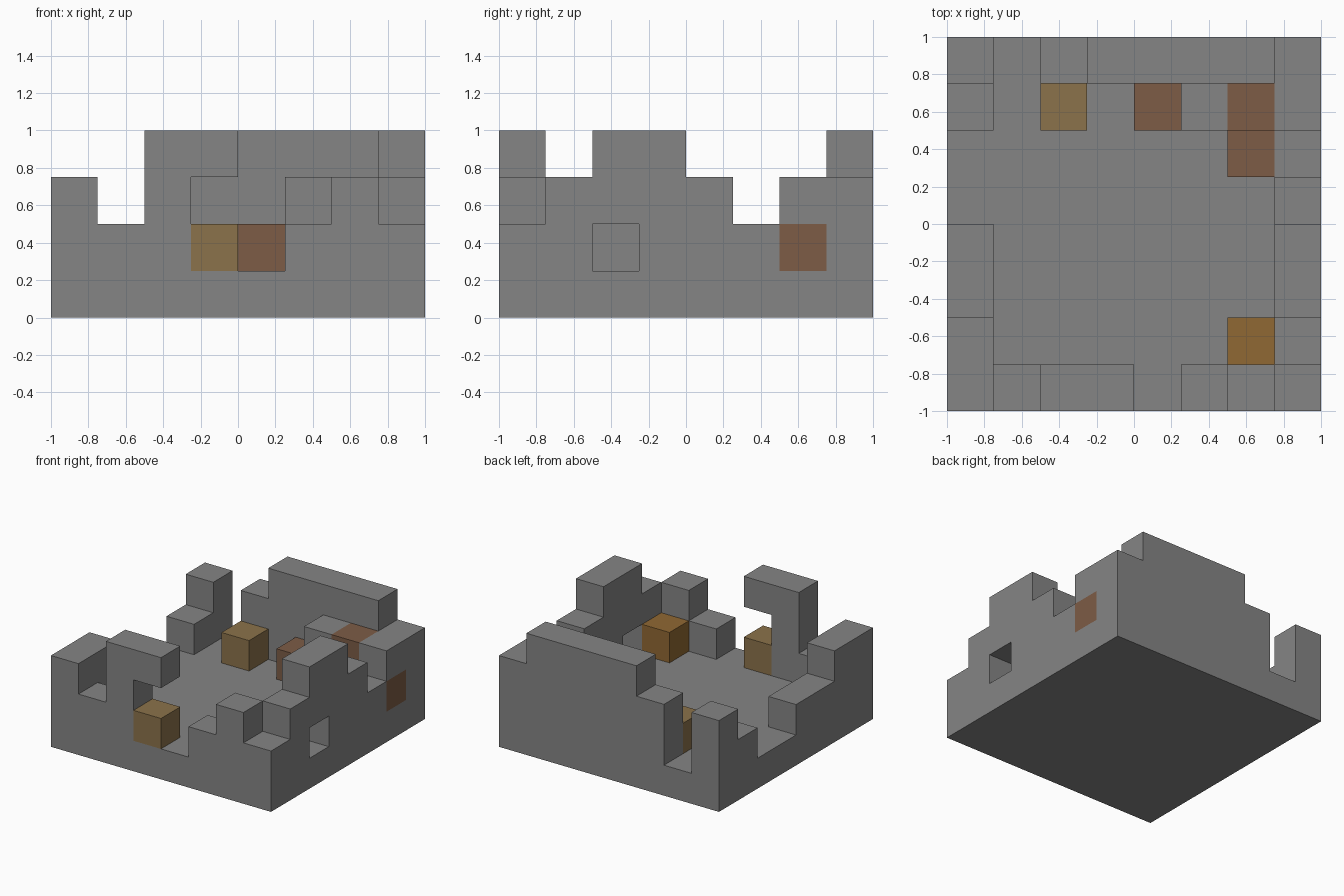
import bpy
import bmesh
from mathutils import Vector

CELL = 0.25   # one building block
N = 8         # blocks along each side

old = bpy.data.objects.get("Cube")
if old:
    bpy.data.objects.remove(old, do_unlink=True)


def material(name, rgb):
    mat = bpy.data.materials.new(name)
    mat.use_nodes = True
    color = (*rgb, 1.0)
    mat.diffuse_color = color
    bsdf = next(n for n in mat.node_tree.nodes if n.type == 'BSDF_PRINCIPLED')
    bsdf.inputs["Base Color"].default_value = color
    return mat


STONE = material("grey stone", (0.235, 0.235, 0.235))
OAK = material("light oak", (0.26, 0.17, 0.07))
CHEST = material("golden wood", (0.28, 0.14, 0.033))
BRICK = material("brown brick", (0.205, 0.107, 0.061))

AXES = [Vector((1, 0, 0)), Vector((0, 1, 0)), Vector((0, 0, 1))]


def build(name, cells, mat):
    """Make one solid from block cells, keeping only its outer faces."""
    cells = set(cells)
    bm = bmesh.new()
    for cell in cells:
        centre = Vector(cell) + Vector((0.5, 0.5, 0.5))
        for n, axis in enumerate(AXES):
            u, v = AXES[(n + 1) % 3] / 2, AXES[(n + 2) % 3] / 2
            for sign in (1, -1):
                step = axis * sign
                if tuple(int(c) for c in Vector(cell) + step) in cells:
                    continue
                mid = centre + step / 2
                ring = [mid - u - v, mid + u - v, mid + u + v, mid - u + v]
                ring = ring if sign > 0 else ring[::-1]
                half = Vector((N / 2, N / 2, 0))
                bm.faces.new([bm.verts.new((p - half) * CELL) for p in ring])
    bmesh.ops.remove_doubles(bm, verts=bm.verts, dist=0.001)
    mesh = bpy.data.meshes.new(name)
    bm.to_mesh(mesh)
    bm.free()
    mesh.materials.append(mat)
    obj = bpy.data.objects.new(name, mesh)
    bpy.context.collection.objects.link(obj)
    return obj


def wall(name, heights, place, openings=()):
    """Stack each column up to its height, leaving out the openings."""
    cells = {(*place(n), k) for n, h in enumerate(heights) for k in range(1, h)}
    return build(name, cells - set(openings), STONE)


# Solid floor slab
build("foundation", [(i, j, 0) for i in range(N) for j in range(N)], STONE)

# Ruined walls, with column heights in blocks
wall("front_wall", (3, 2, 4, 4, 1, 2, 3, 2), lambda n: (n, 0),
     openings=[(3, 0, 1), (3, 0, 2)])
wall("back_wall", (3, 1, 3, 4, 4, 4, 4, 3), lambda n: (n, N - 1))
wall("right_wall", (3, 2, 2, 1, 1, 2), lambda n: (0, n + 1))
wall("left_wall", (3, 4, 4, 3, 2, 3), lambda n: (N - 1, n + 1),
     openings=[(7, 2, 1), (7, 6, 1)])
build("inner_pillar", [(5, 6, 1), (5, 6, 2)], STONE)

# Wooden blocks
build("doorway_block", [(3, 0, 1)], OAK)
build("back_block", [(2, 6, 1)], OAK)
build("corner_chest", [(6, 1, 1)], CHEST)

# Brown brick hearth
build("hearth", [(6, 6, 1), (6, 6, 2), (6, 5, 1), (7, 6, 1)], BRICK)
build("hearth_side_block", [(4, 6, 1)], BRICK)
